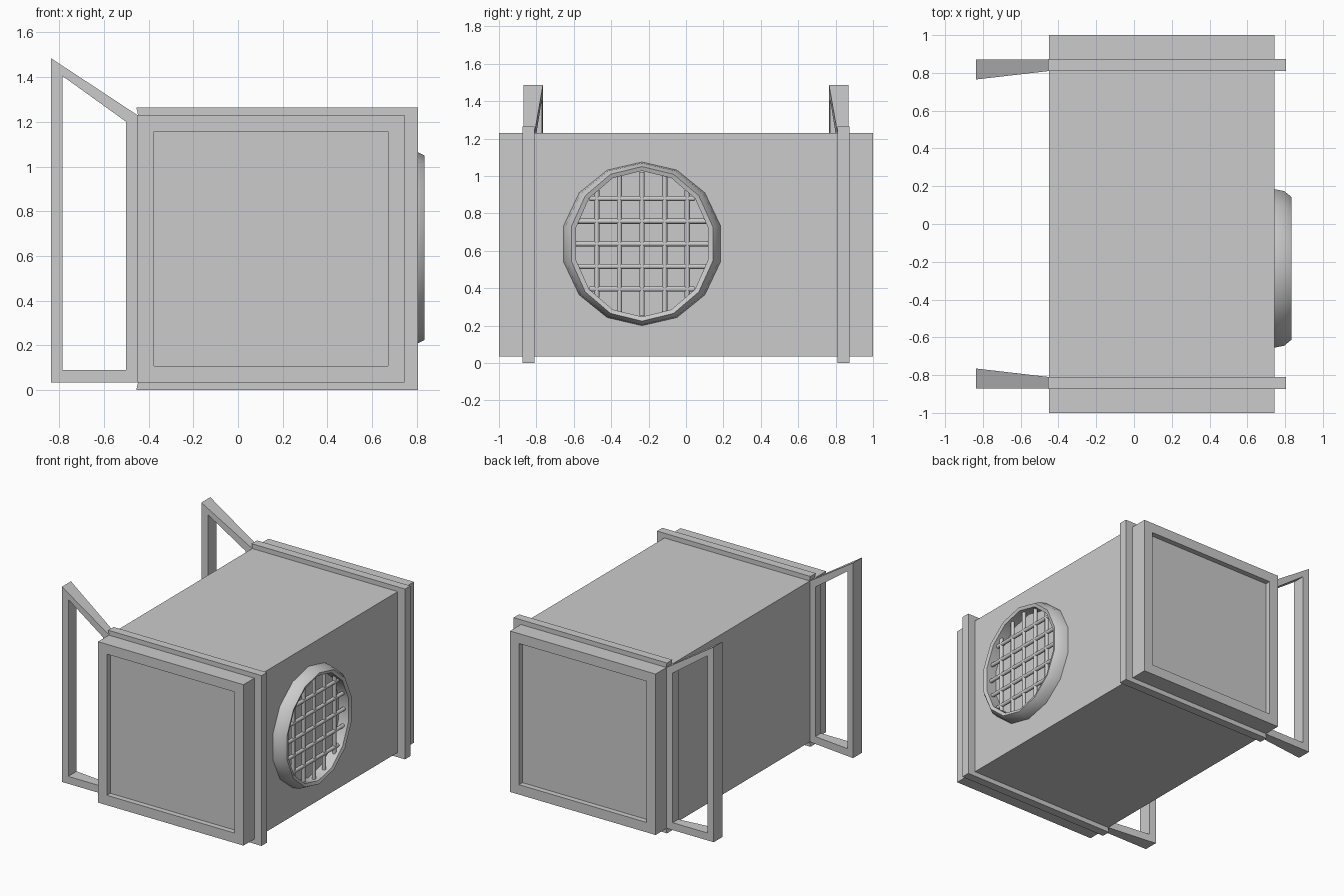
import bpy, bmesh, math
from mathutils import Matrix

if "Cube" in bpy.data.objects:
    bpy.data.objects.remove(bpy.data.objects["Cube"])


def finish(name, bm, mirror_y=False):
    bmesh.ops.recalc_face_normals(bm, faces=bm.faces)
    me = bpy.data.meshes.new(name)
    bm.to_mesh(me)
    bm.free()
    ob = bpy.data.objects.new(name, me)
    bpy.context.collection.objects.link(ob)
    if mirror_y:
        mod = ob.modifiers.new("mirror", 'MIRROR')
        mod.use_axis = (False, True, False)
    return ob


# Main box with a recessed panel in each end
bm = bmesh.new()
x0, x1, z0, z1 = -0.45, 0.745, 0.035, 1.23
bmesh.ops.create_cube(bm, size=1, matrix=Matrix.Translation(((x0 + x1) / 2, 0, (z0 + z1) / 2))
                      @ Matrix.Diagonal((x1 - x0, 2, z1 - z0, 1)))
ends = [f for f in bm.faces if abs(f.calc_center_median().y) > 0.9]
for f in ends:
    s = 1 if f.calc_center_median().y > 0 else -1
    bmesh.ops.inset_region(bm, faces=[f], thickness=0.104)
    r = bmesh.ops.extrude_face_region(bm, geom=[f])
    bmesh.ops.delete(bm, geom=[f], context='FACES_ONLY')
    verts = [v for v in r['geom'] if isinstance(v, bmesh.types.BMVert)]
    bmesh.ops.translate(bm, verts=verts, vec=(0, -s * 0.04, 0))
finish("body", bm)

# Raised U-shaped bands around top, side and bottom
bm = bmesh.new()
profile = [(-0.455, 1.265), (0.805, 1.265), (0.805, 0), (-0.455, 0),
           (-0.447, 0.036), (0.744, 0.036), (0.744, 1.229), (-0.447, 1.229)]
a = [bm.verts.new((x, 0.81, z)) for x, z in profile]
b = [bm.verts.new((x, 0.873, z)) for x, z in profile]
for i in range(8):
    j = (i + 1) % 8
    bm.faces.new((a[i], a[j], b[j], b[i]))
for i, j, k, l in ((0, 1, 6, 7), (1, 2, 5, 6), (2, 3, 4, 5)):
    for s in (a, b):
        bm.faces.new((s[i], s[j], s[k], s[l]))
finish("band", bm, True)

# Open side frames that thicken towards their outer edge
bm = bmesh.new()
outer = [(-0.45, 0.035), (-0.837, 0.035), (-0.837, 1.485), (-0.45, 1.23)]
inner = [(-0.5, 0.09), (-0.785, 0.09), (-0.785, 1.405), (-0.5, 1.2)]


def near_y(x):
    return 0.81 + (x + 0.45) * 0.045 / 0.387


loops = [[bm.verts.new((x, near_y(x) if near else 0.87, z)) for x, z in pts]
         for pts, near in ((outer, True), (outer, False), (inner, False), (inner, True))]
for n in range(4):
    p, q = loops[n], loops[(n + 1) % 4]
    for i in range(4):
        j = (i + 1) % 4
        bm.faces.new((p[i], p[j], q[j], q[i]))
finish("support_frame", bm, True)

# Fourteen-sided vent rim on the right side
CY, CZ, N = -0.235, 0.637, 14
bm = bmesh.new()
rings = []
for x, ry, rz in ((0.74, 0.431, 0.438), (0.795, 0.42, 0.432), (0.833, 0.388, 0.413),
                  (0.825, 0.362, 0.39), (0.74, 0.362, 0.39)):
    rings.append([bm.verts.new((x, CY + ry * math.cos(t), CZ + rz * math.sin(t)))
                  for t in (math.pi / 2 + 2 * math.pi * i / N for i in range(N))])
for n in range(5):
    p, q = rings[n], rings[(n + 1) % 5]
    for i in range(N):
        j = (i + 1) % N
        bm.faces.new((p[i], p[j], q[j], q[i]))
rim = finish("vent_rim", bm)

# Crossed round bars behind the rim
bm = bmesh.new()
for k in range(-2, 3):
    d = k * 0.121
    for vertical in (True, False):
        span = (0.385, 0.365) if vertical else (0.36, 0.385)
        half = span[0] * math.sqrt(1 - (d / span[1]) ** 2)
        loc = (0.788, CY + d, CZ) if vertical else (0.788, CY, CZ + d)
        rot = Matrix.Identity(4) if vertical else Matrix.Rotation(math.pi / 2, 4, 'X')
        bmesh.ops.create_cone(bm, cap_ends=True, segments=8, radius1=0.014, radius2=0.014,
                              depth=2 * half, matrix=Matrix.Translation(loc) @ rot)
bars = finish("vent_bars", bm)

# Rounded shading on rim and bars
for ob in (rim, bars):
    bpy.ops.object.select_all(action='DESELECT')
    ob.select_set(True)
    bpy.context.view_layer.objects.active = ob
    bpy.ops.object.shade_smooth_by_angle(angle=math.radians(50 if ob is bars else 30))
